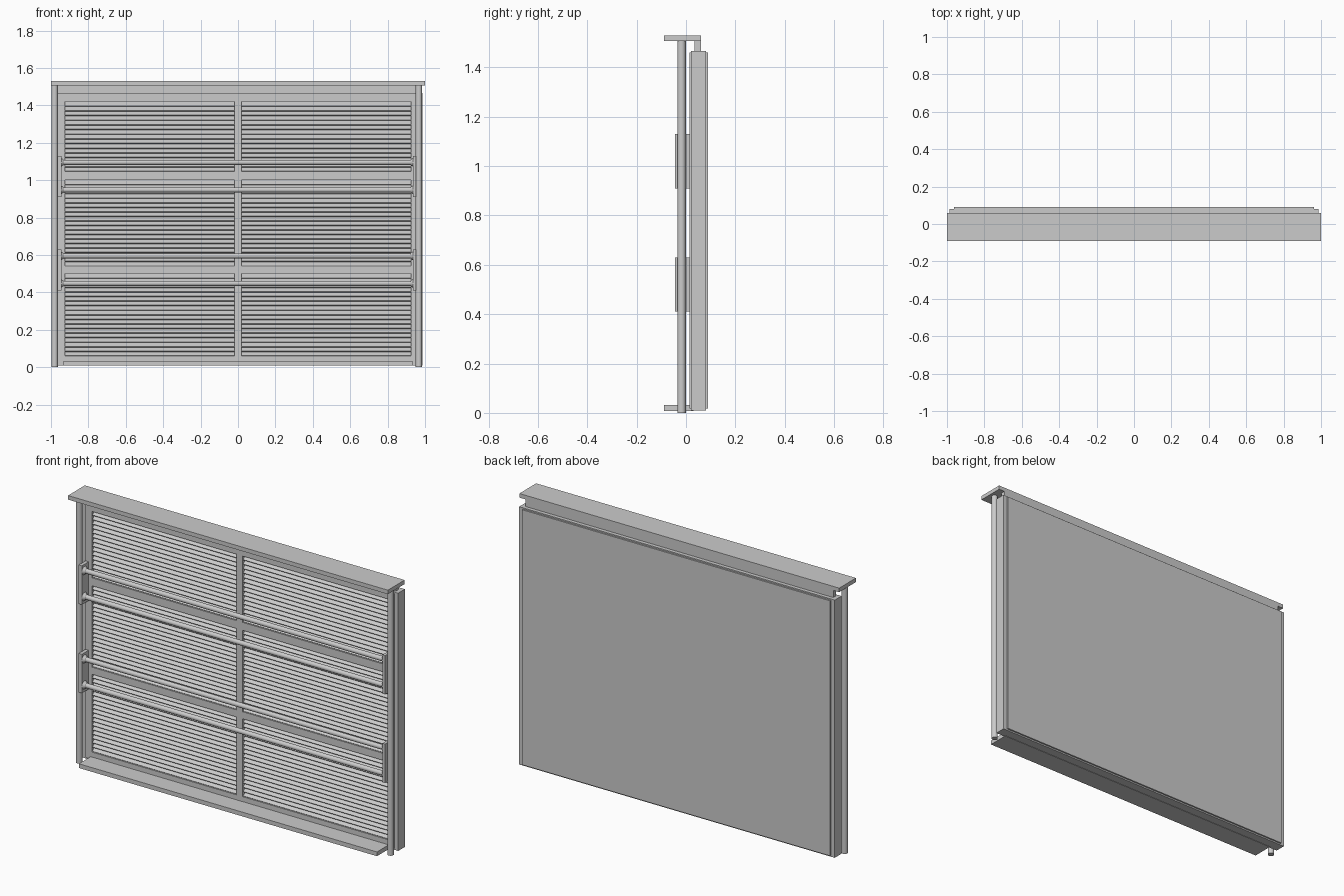
import bpy
from math import pi, radians

if "Cube" in bpy.data.objects:
    bpy.data.objects.remove(bpy.data.objects["Cube"])


def box(name, x, y, z):
    """Box from (min, max) ranges."""
    bpy.ops.mesh.primitive_cube_add(size=1, location=[sum(r) / 2 for r in (x, y, z)])
    o = bpy.context.object
    o.name = name
    o.scale = [r[1] - r[0] for r in (x, y, z)]
    bpy.ops.object.transform_apply(location=False, rotation=False, scale=True)
    return o


def cyl(name, r1, r2, depth, loc, rot=(0, 0, 0), sides=24):
    bpy.ops.mesh.primitive_cone_add(vertices=sides, radius1=r1, radius2=r2, depth=depth,
                                    location=loc, rotation=rot)
    o = bpy.context.object
    o.name = name
    bpy.ops.object.shade_smooth_by_angle()
    return o


# Top cap, the strip holding it, and the bottom ledge
box("top_cap", (-1, 1), (-0.09, 0.06), (1.507, 1.53))
box("cap_support", (-0.963, 0.963), (0.035, 0.06), (1.455, 1.507))
box("bottom_ledge", (-0.932, 0.932), (-0.09, 0.03), (0.008, 0.032))

# Back board and outer rim
box("back_board", (-0.963, 0.963), (0.056, 0.09), (0.018, 1.46))
for s, side in ((-1, "left"), (1, "right")):
    box(f"{side}_rim", sorted((s * 0.955, s * 0.987)), (0.021, 0.081), (0.01, 1.467))
    box(f"{side}_stile", sorted((s * 0.925, s * 0.963)), (0.015, 0.06), (0.018, 1.46))
box("top_rim", (-0.98, 0.98), (0.021, 0.081), (1.45, 1.467))
box("bottom_rim", (-0.98, 0.98), (0.021, 0.081), (0.01, 0.025))

# Frame rails and centre divider
for i, z in enumerate([(0.018, 0.06), (0.5, 0.54), (1.0, 1.045), (1.42, 1.46)]):
    box(f"rail_{i}", (-0.93, 0.93), (0.015, 0.06), z)
box("centre_divider", (-0.018, 0.018), (0.014, 0.06), (0.03, 1.45))

# Sloping louvre slats, arrayed within each of the six openings
for lo, hi in ((0.06, 0.5), (0.54, 1.0), (1.045, 1.42)):
    n = round((hi - lo) / 0.0245)
    step = (hi - lo) / n
    for x in ((-0.928, -0.016), (0.016, 0.928)):
        slat = box("louvre_slats", x, (-0.02, 0.02), (-0.003, 0.003))
        slat.rotation_euler.x = radians(38)
        bpy.ops.object.transform_apply(location=False, rotation=True, scale=False)
        slat.location = (sum(x) / 2, 0.038, lo + step / 2)
        arr = slat.modifiers.new("repeat", 'ARRAY')
        arr.use_relative_offset = False
        arr.use_constant_offset = True
        arr.constant_offset_displace = (0, 0, step)
        arr.count = n

# Round side posts
for x, side in ((-0.98, "left"), (0.967, "right")):
    cyl(f"{side}_post", 0.017, 0.017, 1.507, (x, -0.018, 0.7535), sides=32)

# Paired rails on end brackets
for base in (0.41, 0.91):
    for x, side in (((-0.965, -0.945), "left"), ((0.935, 0.952), "right")):
        box(f"{side}_bracket", x, (-0.045, 0.016), (base, base + 0.22))
    for dz in (0.038, 0.185):
        z = base + dz
        cyl("handrail", 0.0135, 0.0135, 1.89, (-0.005, -0.022, z), (0, pi / 2, 0))
        cyl("left_flange", 0.023, 0.0135, 0.014, (-0.938, -0.022, z), (0, pi / 2, 0))
        cyl("right_flange", 0.023, 0.0135, 0.014, (0.928, -0.022, z), (0, -pi / 2, 0))
